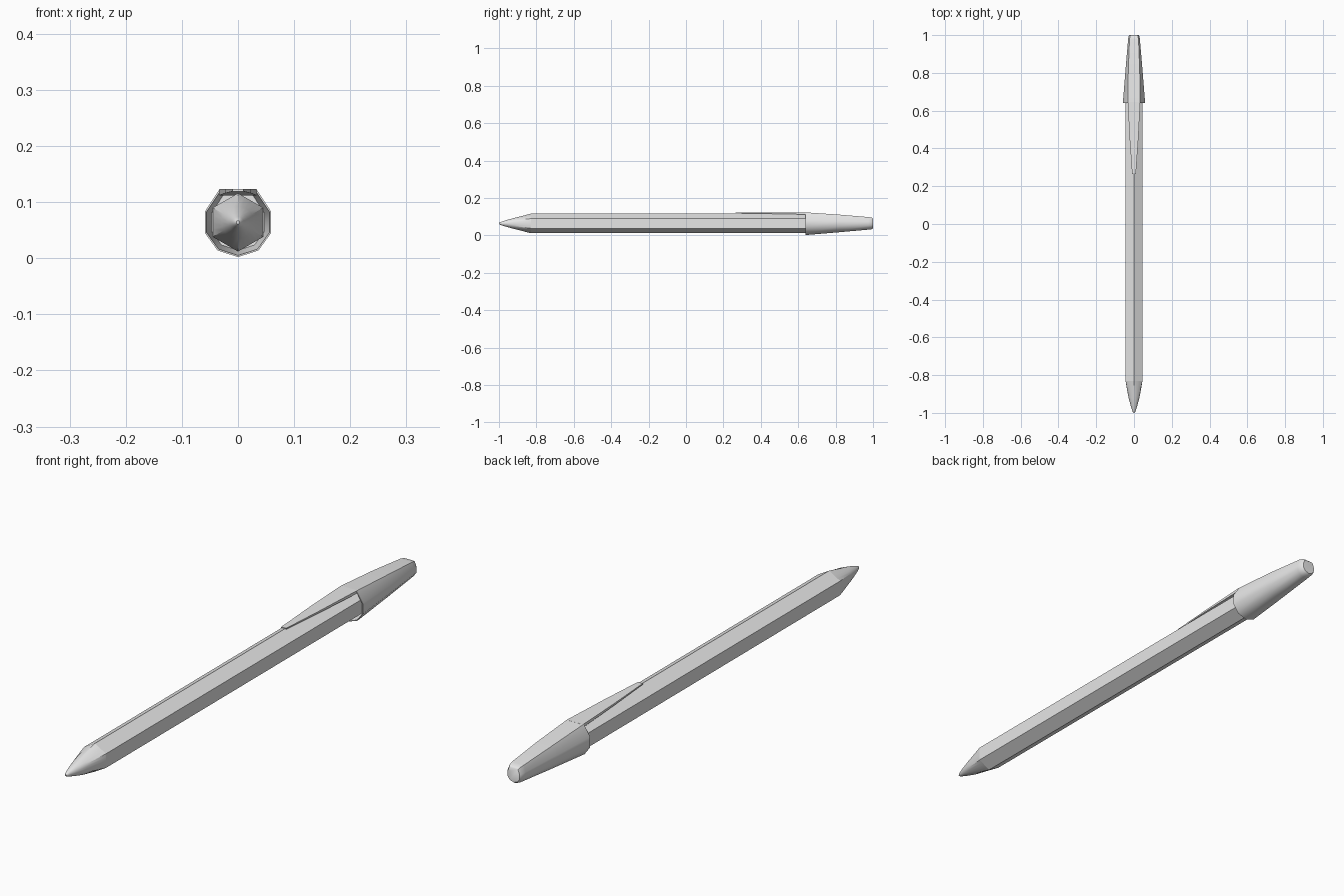
import bpy, bmesh, math

cube = bpy.data.objects.get("Cube")
if cube:
    bpy.data.objects.remove(cube, do_unlink=True)

AXIS_Z = 0.064      # height of the pen's axis
APOTHEM = 0.045     # half width of the barrel across its flats

grey = bpy.data.materials.new("light_grey")
grey.use_nodes = True
colour = (0.8, 0.8, 0.8, 1)
grey.diffuse_color = colour
grey.node_tree.nodes["Principled BSDF"].inputs["Base Color"].default_value = colour


def loft(name, rings, smooth_angle=None):
    """Skin rings of (x, y, z) points, closing both ends; z is relative to the axis."""
    bm = bmesh.new()
    loops = [[bm.verts.new((x, y, z + AXIS_Z)) for x, y, z in ring] for ring in rings]
    n = len(loops[0])
    for a, b in zip(loops, loops[1:]):
        for i in range(n):
            j = (i + 1) % n
            bm.faces.new((a[i], a[j], b[j], b[i]))
    bm.faces.new(loops[0][::-1])
    bm.faces.new(loops[-1])
    bmesh.ops.recalc_face_normals(bm, faces=bm.faces)
    mesh = bpy.data.meshes.new(name)
    bm.to_mesh(mesh)
    bm.free()
    mesh.materials.append(grey)
    ob = bpy.data.objects.new(name, mesh)
    bpy.context.collection.objects.link(ob)
    if smooth_angle:
        bpy.ops.object.select_all(action='DESELECT')
        ob.select_set(True)
        bpy.context.view_layer.objects.active = ob
        bpy.ops.object.shade_smooth_by_angle(angle=math.radians(smooth_angle))
    return ob


def hex_radius(a):
    """Distance from axis to the hexagon's edge, with a corner pointing up."""
    step = math.pi / 3
    return APOTHEM / math.cos((a + step / 2) % step - step / 2)


def ring(y, n, radius):
    angles = [math.pi / 2 + 2 * math.pi * i / n for i in range(n)]
    return [(radius(a) * math.cos(a), y, radius(a) * math.sin(a)) for a in angles]


# Six-sided barrel
loft("barrel", [ring(y, 6, hex_radius) for y in (-0.83, 0.72)])

# Writing tip: hexagon blending into a rounded cone
cone = [(-0.92, 0.029), (-0.96, 0.018), (-0.985, 0.010), (-0.996, 0.006), (-1.0, 0.003)]
loft("tip", [ring(-0.83, 24, hex_radius)] +
     [ring(y, 24, lambda a, r=r: r) for y, r in cone], 35)


# Cap: ten-sided section whose top is flattened into the clip's strip
def cap_ring(y, r, half, top):
    lower = [math.radians(d) for d in range(162, 379, 36)]
    pts = [(r * math.cos(a), y, r * math.sin(a)) for a in lower]
    return pts + [(half, y, top), (-half, y, top)]


loft("cap", [
    cap_ring(0.74, 0.050, 0.026, 0.049),    # inner wall
    cap_ring(0.64, 0.059, 0.031, 0.056),
    cap_ring(0.64, 0.062, 0.033, 0.059),    # rim
    cap_ring(0.82, 0.047, 0.030, 0.047),
    cap_ring(0.975, 0.033, 0.024, 0.034),
    cap_ring(0.993, 0.031, 0.021, 0.031),   # rounded end
    cap_ring(1.0, 0.026, 0.018, 0.025),
], 50)


# Clip: thin wedge widening towards the cap
def clip_ring(y, half, bottom, top):
    return [(-half, y, bottom), (half, y, bottom), (half, y, top), (-half, y, top)]


loft("clip", [
    clip_ring(0.265, 0.010, 0.055, 0.059),
    clip_ring(0.45, 0.023, 0.052, 0.059),
    clip_ring(0.645, 0.033, 0.048, 0.059),
])
